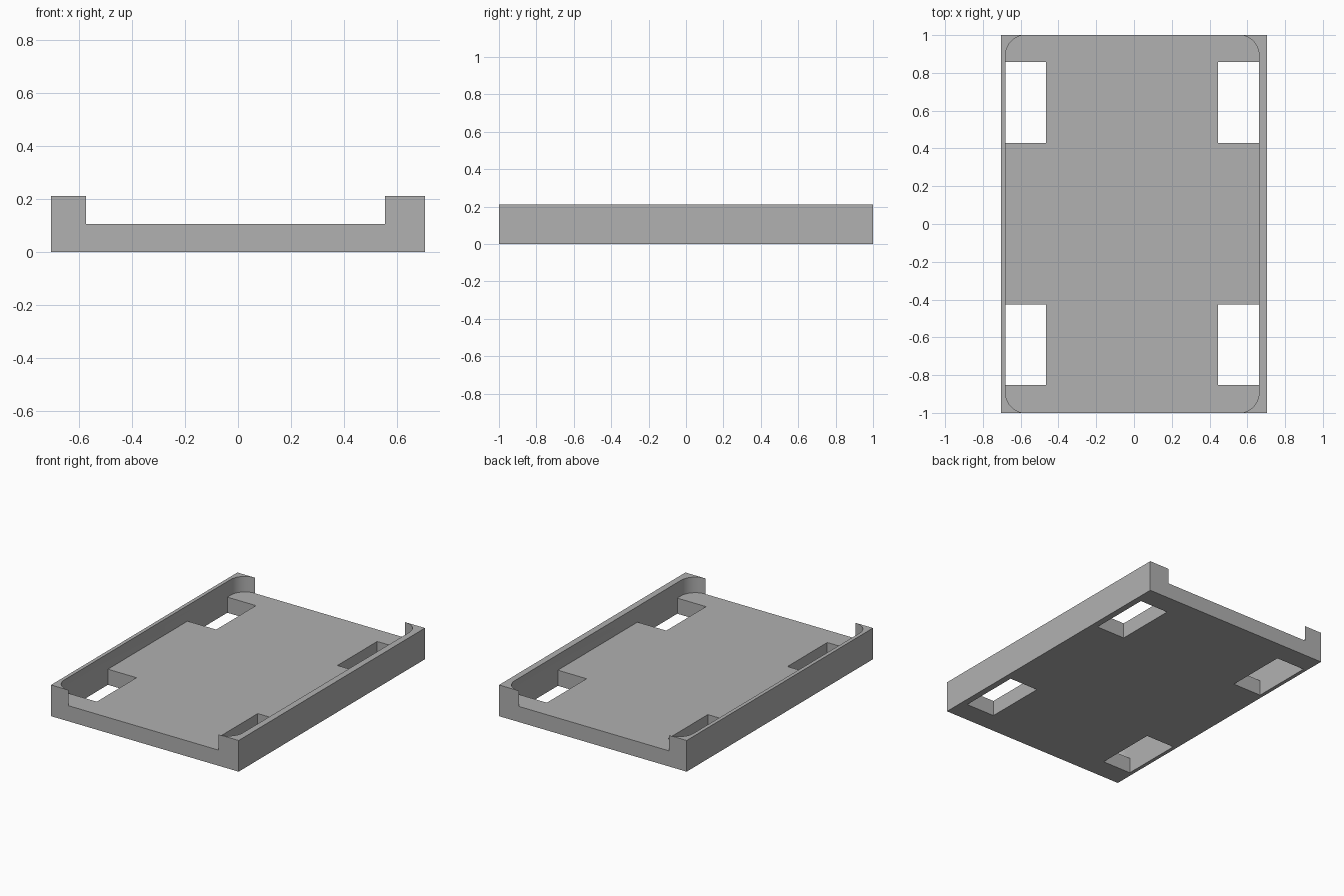
import bpy
import bmesh
from math import sin, cos, pi, radians

cube = bpy.data.objects.get("Cube")
if cube:
    bpy.data.objects.remove(cube, do_unlink=True)

# Main dimensions
HALF_W, HALF_L, HEIGHT, FLOOR = 0.705, 1.0, 0.212, 0.106
LEFT, RIGHT = -0.68, 0.662        # inner faces of the two side walls
RADIUS = 0.107                    # pocket corner radius
STEPS = 16

grey = bpy.data.materials.new("Grey plastic")
grey.use_nodes = True
colour = (0.44, 0.44, 0.44, 1)
grey.diffuse_color = colour
grey.node_tree.nodes["Principled BSDF"].inputs["Base Color"].default_value = colour


def prism(name, outline, z0, z1):
    """Extrude a flat outline upward into a solid."""
    bm = bmesh.new()
    face = bm.faces.new([bm.verts.new((x, y, z0)) for x, y in outline])
    up = bmesh.ops.extrude_face_region(bm, geom=[face])["geom"]
    bmesh.ops.translate(bm, vec=(0, 0, z1 - z0),
                        verts=[v for v in up if isinstance(v, bmesh.types.BMVert)])
    bmesh.ops.recalc_face_normals(bm, faces=bm.faces)
    mesh = bpy.data.meshes.new(name)
    bm.to_mesh(mesh)
    bm.free()
    mesh.materials.append(grey)
    obj = bpy.data.objects.new(name, mesh)
    bpy.context.collection.objects.link(obj)
    return obj


def rectangle(x0, x1, y0, y1):
    return [(x0, y0), (x1, y0), (x1, y1), (x0, y1)]


def cut(body, cutter):
    """Subtract the cutter, bake the result and discard the cutter."""
    cutter.hide_render = True
    mod = body.modifiers.new("Cut", 'BOOLEAN')
    mod.operation, mod.solver, mod.object = 'DIFFERENCE', 'EXACT', cutter
    bpy.context.view_layer.update()
    graph = bpy.context.evaluated_depsgraph_get()
    result = bpy.data.meshes.new_from_object(body.evaluated_get(graph))
    body.modifiers.clear()
    body.data = result
    bpy.data.objects.remove(cutter, do_unlink=True)


def pocket_outline():
    """Rounded pocket whose ends run straight out through the end faces."""
    points = []
    for quarter, (sx, sy) in enumerate([(1, 1), (-1, 1), (-1, -1), (1, -1)]):
        cx = RIGHT - RADIUS if sx > 0 else LEFT + RADIUS
        cy = sy * (HALF_L - RADIUS)
        arc = []
        for i in range(STEPS + 1):
            a = (quarter + i / STEPS) * pi / 2
            arc.append((cx + RADIUS * cos(a), cy + RADIUS * sin(a)))
        beyond = (cx, sy * (HALF_L + 0.1))
        points += arc + [beyond] if sx == sy else [beyond] + arc
    return points


# Tray body with the recessed, open-ended pocket
tray = prism("tray", rectangle(-HALF_W, HALF_W, -HALF_L, HALF_L), 0, HEIGHT)
cut(tray, prism("pocket_cutter", pocket_outline(), FLOOR, HEIGHT + 0.1))

# Four rectangular openings through the floor beside the walls
for x0, x1 in ((LEFT, -0.465), (0.446, RIGHT)):
    for y0, y1 in ((0.43, 0.857), (-0.852, -0.425)):
        cut(tray, prism("opening_cutter", rectangle(x0, x1, y0, y1),
                        -0.1, FLOOR + 0.05))

# Smooth the corner arcs, keep every other edge crisp
bpy.ops.object.select_all(action='DESELECT')
tray.select_set(True)
bpy.context.view_layer.objects.active = tray
bpy.ops.object.shade_smooth_by_angle(angle=radians(30))
